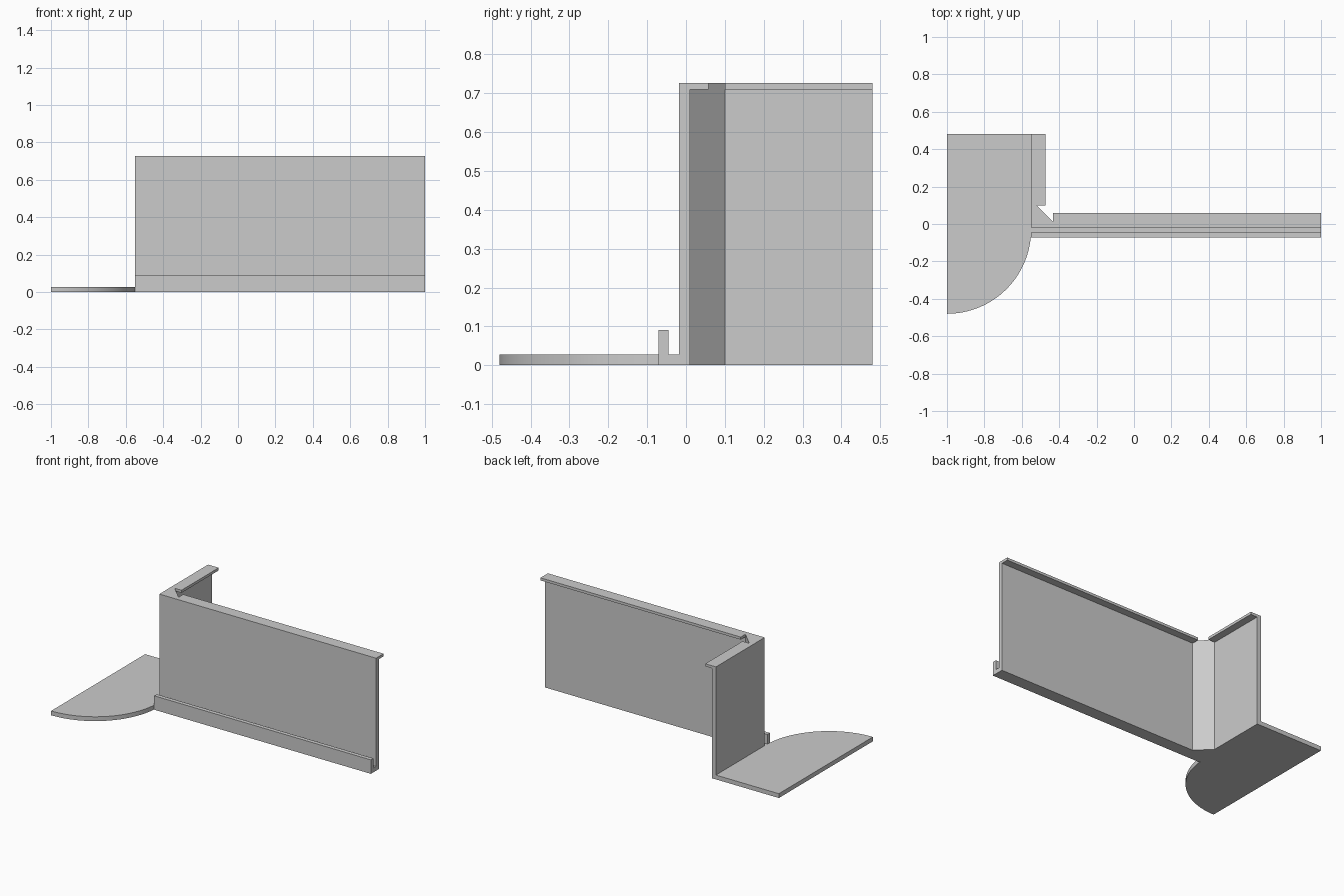
import bpy, bmesh, math
from mathutils import Vector

cube = bpy.data.objects.get("Cube")
if cube:
    bpy.data.objects.remove(cube, do_unlink=True)

grey = bpy.data.materials.new("light_grey")
grey.use_nodes = True
grey.diffuse_color = (0.6, 0.6, 0.6, 1)
grey.node_tree.nodes["Principled BSDF"].inputs["Base Color"].default_value = (0.6, 0.6, 0.6, 1)


def prism(name, points, direction):
    """Extrude a planar outline along a direction."""
    bm = bmesh.new()
    face = bm.faces.new([bm.verts.new(p) for p in points])
    grown = bmesh.ops.extrude_face_region(bm, geom=[face], use_keep_orig=True)
    verts = [v for v in grown["geom"] if isinstance(v, bmesh.types.BMVert)]
    bmesh.ops.translate(bm, verts=verts, vec=Vector(direction))
    bmesh.ops.recalc_face_normals(bm, faces=bm.faces)
    mesh = bpy.data.meshes.new(name)
    bm.to_mesh(mesh)
    bm.free()
    mesh.materials.append(grey)
    obj = bpy.data.objects.new(name, mesh)
    bpy.context.collection.objects.link(obj)
    return obj


def upright(name, outline, z0, z1):
    return prism(name, [(x, y, z0) for x, y in outline], (0, 0, z1 - z0))


def rect(x0, x1, y0, y1):
    return [(x0, y0), (x1, y0), (x1, y1), (x0, y1)]


LEFT, CORNER, RIGHT = -1.0, -0.55, 1.0
FRONT, BACK = -0.018, 0.48
THICK, HEIGHT, FLOOR = 0.028, 0.727, 0.028
FILLET, LIP_Z = 0.09, 0.71
inner_x, inner_y = CORNER + THICK, FRONT + THICK

# Two walls meeting in a corner with a chamfered inside
upright("corner_walls", [
    (CORNER, FRONT), (RIGHT, FRONT), (RIGHT, inner_y),
    (inner_x + FILLET, inner_y), (inner_x, inner_y + FILLET),
    (inner_x, BACK), (CORNER, BACK)], 0, HEIGHT)

# Top lips along the inside of each wall
upright("long_top_lip", rect(inner_x + FILLET, RIGHT, inner_y, 0.058), LIP_Z, HEIGHT)
upright("short_top_lip", rect(inner_x, -0.474, inner_y + FILLET, BACK), LIP_Z, HEIGHT)

# Hooked channel along the foot of the long wall
channel = [(FRONT, 0), (-0.071, 0), (-0.071, 0.09), (-0.045, 0.09),
           (-0.045, FLOOR), (FRONT, FLOOR)]
prism("front_channel", [(CORNER, y, z) for y, z in channel], (RIGHT - CORNER, 0, 0))

# Base plate with a quarter-round front end
radius = CORNER - LEFT
centre_y = -BACK + radius
steps = 32
arc = [(LEFT + radius * math.sin(a), centre_y - radius * math.cos(a))
       for a in (math.pi / 2 * i / steps for i in range(steps + 1))]
plate = upright("base_plate", arc + [(CORNER, BACK), (LEFT, BACK)], 0, FLOOR)
bpy.ops.object.select_all(action='DESELECT')
plate.select_set(True)
bpy.context.view_layer.objects.active = plate
bpy.ops.object.shade_smooth_by_angle(angle=math.radians(30))
